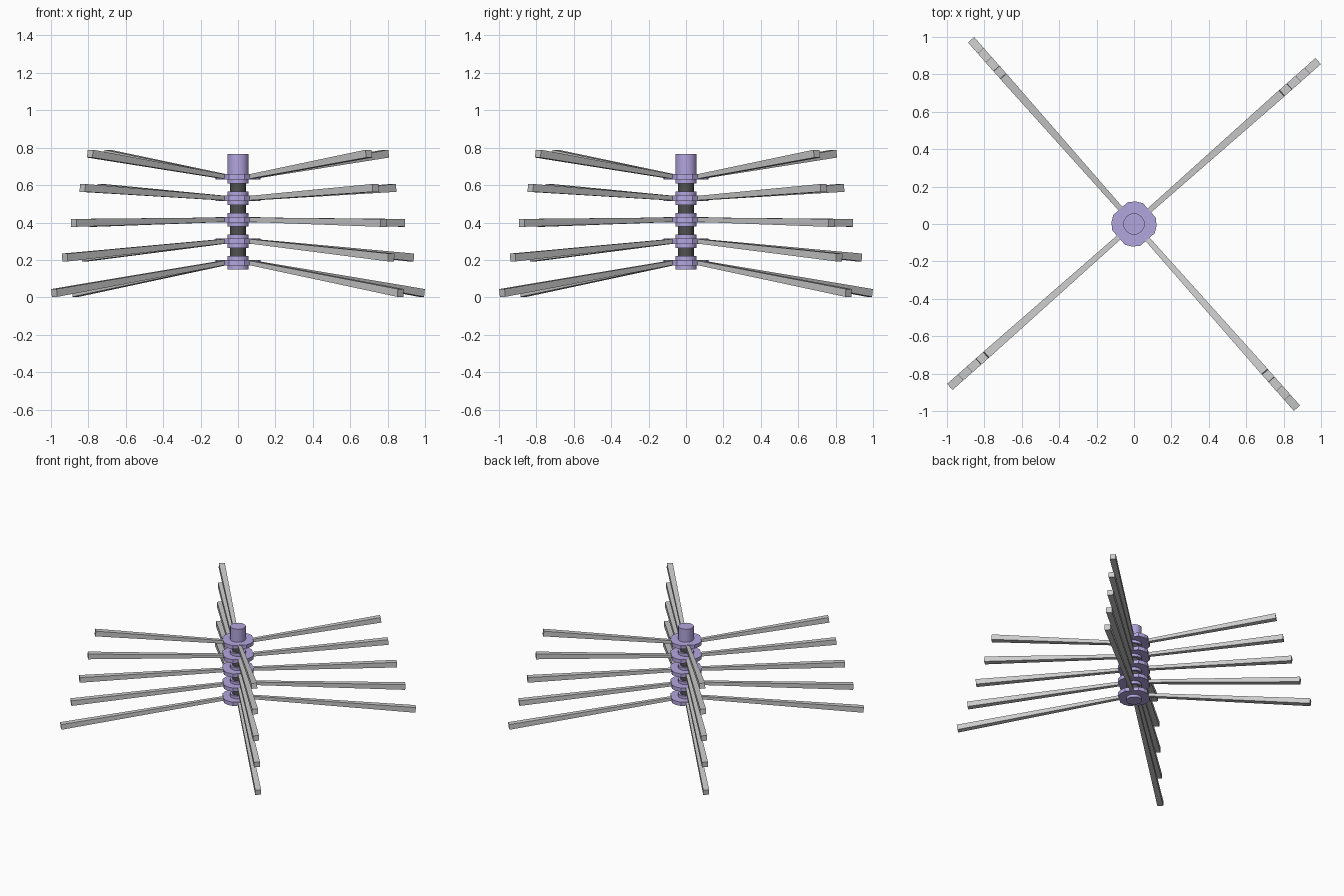
import bpy, bmesh, math
from mathutils import Vector

if "Cube" in bpy.data.objects:
    bpy.data.objects.remove(bpy.data.objects["Cube"])

ARM_ANGLE = math.radians(41.5)


def material(name, color):
    m = bpy.data.materials.new(name)
    m.diffuse_color = color
    m.use_nodes = True
    m.node_tree.nodes["Principled BSDF"].inputs["Base Color"].default_value = m.diffuse_color
    return m


purple = material("lilac", (0.45, 0.38, 0.73, 1))
dark = material("dark_grey", (0.08, 0.08, 0.08, 1))


def finish(name, bm, mat=None):
    bmesh.ops.recalc_face_normals(bm, faces=bm.faces)
    me = bpy.data.meshes.new(name)
    bm.to_mesh(me)
    bm.free()
    ob = bpy.data.objects.new(name, me)
    bpy.context.collection.objects.link(ob)
    if mat:
        me.materials.append(mat)
    return ob


def prism(name, outline, z0, z1, mat):
    bm = bmesh.new()
    base = bm.faces.new([bm.verts.new((x, y, z0)) for x, y in outline])
    top = bmesh.ops.extrude_face_region(bm, geom=[base])["geom"]
    bmesh.ops.translate(bm, vec=(0, 0, z1 - z0),
                        verts=[v for v in top if isinstance(v, bmesh.types.BMVert)])
    # keep the base cap
    if not base.is_valid:
        bm.faces.new([v for v in bm.verts if abs(v.co.z - z0) < 1e-6])
    return finish(name, bm, mat)


def cylinder(name, r, z0, z1, mat):
    pts = [(r * math.cos(2 * math.pi * i / 32), r * math.sin(2 * math.pi * i / 32))
           for i in range(32)]
    ob = prism(name, pts, z0, z1, mat)
    for p in ob.data.polygons:
        p.use_smooth = len(p.vertices) == 4
    for e in ob.data.edges:
        a, b = (ob.data.vertices[i].co.z for i in e.vertices)
        e.use_edge_sharp = abs(a - b) < 1e-6
    return ob


def arm(name, angle, z0, z1, reach):
    # tapered square bar from hub to tip
    root = Vector((0.10 * math.cos(angle), 0.10 * math.sin(angle), z0))
    tip = Vector((reach * math.cos(angle), reach * math.sin(angle), z1))
    d = (tip - root).normalized()
    side = Vector((-math.sin(angle), math.cos(angle), 0))
    up = d.cross(side)
    bm = bmesh.new()
    rings = []
    for c, w, h in ((root, 0.014, 0.012), (tip, 0.022, 0.021)):
        rings.append([bm.verts.new(c + side * (w * sx) + up * (h * sy))
                      for sx, sy in ((-1, -1), (1, -1), (1, 1), (-1, 1))])
    for i in range(4):
        j = (i + 1) % 4
        bm.faces.new((rings[0][i], rings[0][j], rings[1][j], rings[1][i]))
    bm.faces.new(rings[0])
    bm.faces.new(rings[1])
    return finish(name, bm)


# flange outline: a flat behind each arm, rounded lobes between
flange = []
for k in range(4):
    for off in (25, 45, 65):
        a = ARM_ANGLE + math.radians(90 * k + off)
        flange.append((0.121 * math.cos(a), 0.121 * math.sin(a)))

# core shaft and top cap
cylinder("core_shaft", 0.042, 0.16, 0.70, dark)
cylinder("top_cap", 0.057, 0.608, 0.765, purple)

# five tiers: hub height, tip height, arm reach
tiers = [(0.185, 0.0235, 1.312), (0.300, 0.213, 1.236), (0.415, 0.398, 1.173),
         (0.530, 0.585, 1.110), (0.645, 0.768, 1.056)]
for t, (zh, zt, reach) in enumerate(tiers, 1):
    prism(f"flange_{t}", flange, zh - 0.015, zh + 0.015, purple)
    if t < 5:
        cylinder(f"collar_{t}", 0.057, zh - 0.037, zh + 0.037, purple)
    for k in range(4):
        arm(f"arm_{t}_{k + 1}", ARM_ANGLE + k * math.pi / 2, zh, zt, reach)
